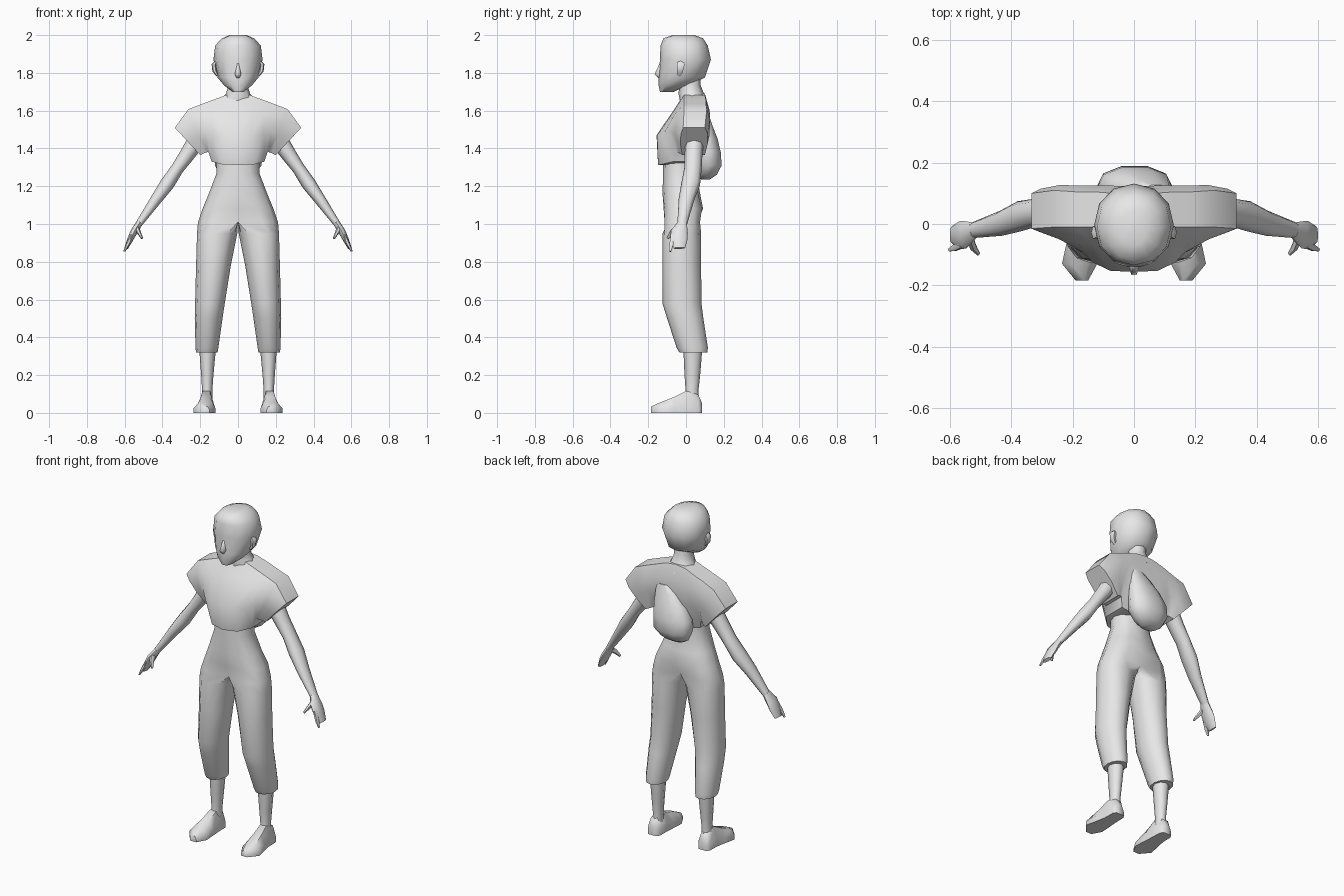
import bpy, bmesh, math
from mathutils import Vector

if "Cube" in bpy.data.objects:
    bpy.data.objects.remove(bpy.data.objects["Cube"])

clay = bpy.data.materials.new("plain_grey")
clay.diffuse_color = (0.8, 0.8, 0.8, 1)
clay.use_nodes = True
clay.node_tree.nodes["Principled BSDF"].inputs["Base Color"].default_value = clay.diffuse_color


def skin(name, rings, mirror=False, angle=60):
    """Skin equal-sized point rings into a solid; faces on the mirror plane are dropped."""
    bm = bmesh.new()
    loops = [[bm.verts.new(p) for p in ring] for ring in rings]
    n = len(loops[0])
    for lo, hi in zip(loops, loops[1:]):
        for i in range(n):
            j = (i + 1) % n
            bm.faces.new((lo[i], lo[j], hi[j], hi[i]))
    bm.faces.new(loops[0][::-1])
    bm.faces.new(loops[-1])
    bmesh.ops.recalc_face_normals(bm, faces=bm.faces)
    if mirror:
        seam = [f for f in bm.faces if all(abs(v.co.x) < 1e-4 for v in f.verts)]
        bmesh.ops.delete(bm, geom=seam, context='FACES')
    mesh = bpy.data.meshes.new(name)
    bm.to_mesh(mesh)
    bm.free()
    ob = bpy.data.objects.new(name, mesh)
    bpy.context.collection.objects.link(ob)
    mesh.materials.append(clay)
    if mirror:
        ob.modifiers.new("Mirror", 'MIRROR').merge_threshold = 0.0005
    bpy.ops.object.select_all(action='DESELECT')
    ob.select_set(True)
    bpy.context.view_layer.objects.active = ob
    bpy.ops.object.shade_smooth_by_angle(angle=math.radians(angle))
    return ob


def soft(v, power):
    return math.copysign(abs(v) ** power, v) if abs(v) > 1e-6 else 0


def oval(c, a, b, n, power):
    """Rounded ring around c with half axes a and b."""
    turns = [2 * math.pi * i / n for i in range(n)]
    return [Vector(c) + Vector(a) * soft(math.cos(t), power) + Vector(b) * soft(math.sin(t), power)
            for t in turns]


def level(z, x0, x1, y0, y1, n=10, power=.8):
    """Horizontal ring filling the given x and y range."""
    return oval(((x0 + x1) / 2, (y0 + y1) / 2, z), ((x1 - x0) / 2, 0, 0), (0, (y1 - y0) / 2, 0), n, power)


def centred(rows, n, power):
    return [level(z, -rx, rx, y0, y1, n, power) for z, rx, y0, y1 in rows]


def limb(rows, n=8, power=.95):
    """Rings square to a path; rows are (x, y, z, half thickness, half width in y)."""
    pts = [Vector(r[:3]) for r in rows]
    rings = []
    for i, r in enumerate(rows):
        d = pts[min(i + 1, len(pts) - 1)] - pts[max(i - 1, 0)]
        side = Vector((0, 1, 0))
        side = (side - d * (side.dot(d) / d.dot(d))).normalized()
        rings.append(oval(pts[i], d.cross(side).normalized() * r[3], side * r[4], n, power))
    return rings


# Head
skin("head", centred([
    (1.70, .030, -.138, -.065), (1.735, .075, -.145, .015), (1.775, .108, -.145, .10),
    (1.87, .130, -.138, .132), (1.945, .121, -.135, .115), (1.983, .085, -.120, .09),
    (2.0, .045, -.07, .045)], 12, .95))
skin("nose", [level(1.85, -.006, .006, -.142, -.12, 6, 1),
              level(1.793, -.017, .017, -.17, -.11, 6, 1),
              level(1.772, -.012, .012, -.148, -.11, 6, 1)], angle=80)
skin("ear", limb([(.108, -.035, 1.785, .006, .01), (.124, -.032, 1.81, .012, .018),
                  (.128, -.028, 1.845, .012, .024), (.116, -.028, 1.86, .006, .014)], 6, 1),
     mirror=True)

# Neck
skin("neck", centred([(1.64, .11, -.03, .115), (1.69, .064, -.04, .095),
                      (1.735, .05, -.035, .077), (1.80, .05, -.035, .077)], 8, .95))


def shirt_ring(xt, zt, xb, zb, front, back):
    """Upright ring: depths run bottom to top up the front, then down the back."""
    steps = (0, .42, .78, 1)
    pts = [(f, y) for f, y in zip(steps, front)] + [(f, y) for f, y in zip(steps[::-1], back)]
    return [Vector((xb + (xt - xb) * f, y, zb + (zt - zb) * f)) for f, y in pts]


# Loose cropped shirt flowing into wide slanted sleeves
skin("shirt", [
    shirt_ring(0, 1.69, 0, 1.312, (-.148, -.156, -.062, -.01), (.10, .122, .12, .07)),
    shirt_ring(.065, 1.682, .085, 1.316, (-.128, -.153, -.062, -.01), (.10, .125, .12, .07)),
    shirt_ring(.13, 1.658, .14, 1.33, (-.07, -.125, -.062, -.01), (.105, .126, .12, .065)),
    shirt_ring(.19, 1.636, .157, 1.383, (-.05, -.09, -.06, -.01), (.105, .126, .122, .08)),
    shirt_ring(.262, 1.608, .178, 1.375, (-.035, -.06, -.05, -.01), (.11, .127, .125, .095)),
    shirt_ring(.335, 1.51, .20, 1.365, (-.02, -.03, -.027, -.015), (.10, .115, .115, .10))],
    mirror=True, angle=50)

# Arms and hands
skin("arm", limb([(.22, .045, 1.44, .048, .05), (.267, .04, 1.37, .041, .047),
                  (.32, .037, 1.295, .034, .046), (.375, .025, 1.212, .038, .050),
                  (.435, .002, 1.128, .030, .041), (.525, -.02, 1.0, .018, .026)]),
     mirror=True)
skin("hand", limb([(.522, -.02, 1.005, .018, .026), (.55, -.035, .96, .019, .045),
                   (.57, -.037, .92, .016, .046), (.592, -.035, .872, .010, .030)], 8, .85),
     mirror=True)
skin("index_finger", limb([(.562, -.065, .94, .012, .015), (.585, -.078, .89, .010, .012),
                           (.602, -.084, .855, .005, .006)], 6, 1), mirror=True)
skin("thumb", limb([(.537, -.04, .985, .013, .018), (.525, -.075, .955, .011, .014),
                    (.508, -.097, .925, .006, .007)], 6, 1), mirror=True)


def trouser_ring(z, x0, x1, y0, y1, power=1, pinch=1):
    """Half of the pelvis where x0 is zero, otherwise a full leg ring."""
    ym, hy = (y0 + y1) / 2, (y1 - y0) / 2
    ring = []
    for i in range(12):
        t = math.radians(-90 + 30 * i)
        c, s = soft(math.cos(t), power), soft(math.sin(t), power)
        if x0 == 0:
            # seat: outer half oval, drawn in along the centre line
            x = x1 * c if 0 < i < 6 else 0
            s = s * pinch if x == 0 else s
        else:
            x = (x0 + x1) / 2 + (x1 - x0) / 2 * c
        ring.append(Vector((x, ym + hy * s, z)))
    return ring


# Trousers: waist, seat and cropped legs in one skin
skin("trousers", [trouser_ring(*r) for r in [
    (1.34, 0, .115, -.12, .06, .85), (1.27, 0, .113, -.122, .055, .85),
    (1.16, 0, .155, -.124, .075, .85), (1.08, 0, .188, -.124, .096, .8, .95),
    (1.01, 0, .212, -.124, .085, .75, .7), (.95, .004, .217, -.125, .08, .9),
    (.78, .038, .222, -.125, .080), (.58, .07, .227, -.125, .082), (.50, .082, .229, -.10, .092),
    (.345, .104, .225, -.05, .116), (.32, .108, .222, -.035, .113)]], mirror=True)

# Bare shins
skin("shin", [level(.05, .135, .195, -.01, .07, 8, 1), level(.12, .136, .190, -.002, .066, 8, 1),
              level(.20, .130, .195, -.008, .075, 8, 1), level(.36, .115, .207, -.015, .088, 8, 1)],
     mirror=True)


def foot_ring(y, x0, x1, h, top=.5):
    """Flat-soled section across the foot."""
    m, w = (x0 + x1) / 2, (x1 - x0) / 2
    return [Vector((m + w * u, y, h * v)) for u, v in
            ((-1, 0), (1, 0), (1, .4), (top, .97), (-top, .97), (-1, .4))]


# Feet
skin("foot", [foot_ring(.084, .143, .195, .055), foot_ring(.065, .13, .207, .10),
              foot_ring(0, .128, .208, .12), foot_ring(-.06, .124, .22, .088),
              foot_ring(-.13, .120, .235, .06), foot_ring(-.185, .150, .190, .035)],
     mirror=True)

# Teardrop pouch slung across the back
skin("back_pouch", [level(*r, 10, .9) for r in [
    (1.235, -.055, .035, .08, .125), (1.26, -.095, .08, .06, .165),
    (1.31, -.122, .125, .05, .192), (1.38, -.12, .128, .05, .187),
    (1.45, -.08, .128, .06, .170), (1.52, -.02, .125, .08, .142),
    (1.56, .035, .11, .10, .128)]])
